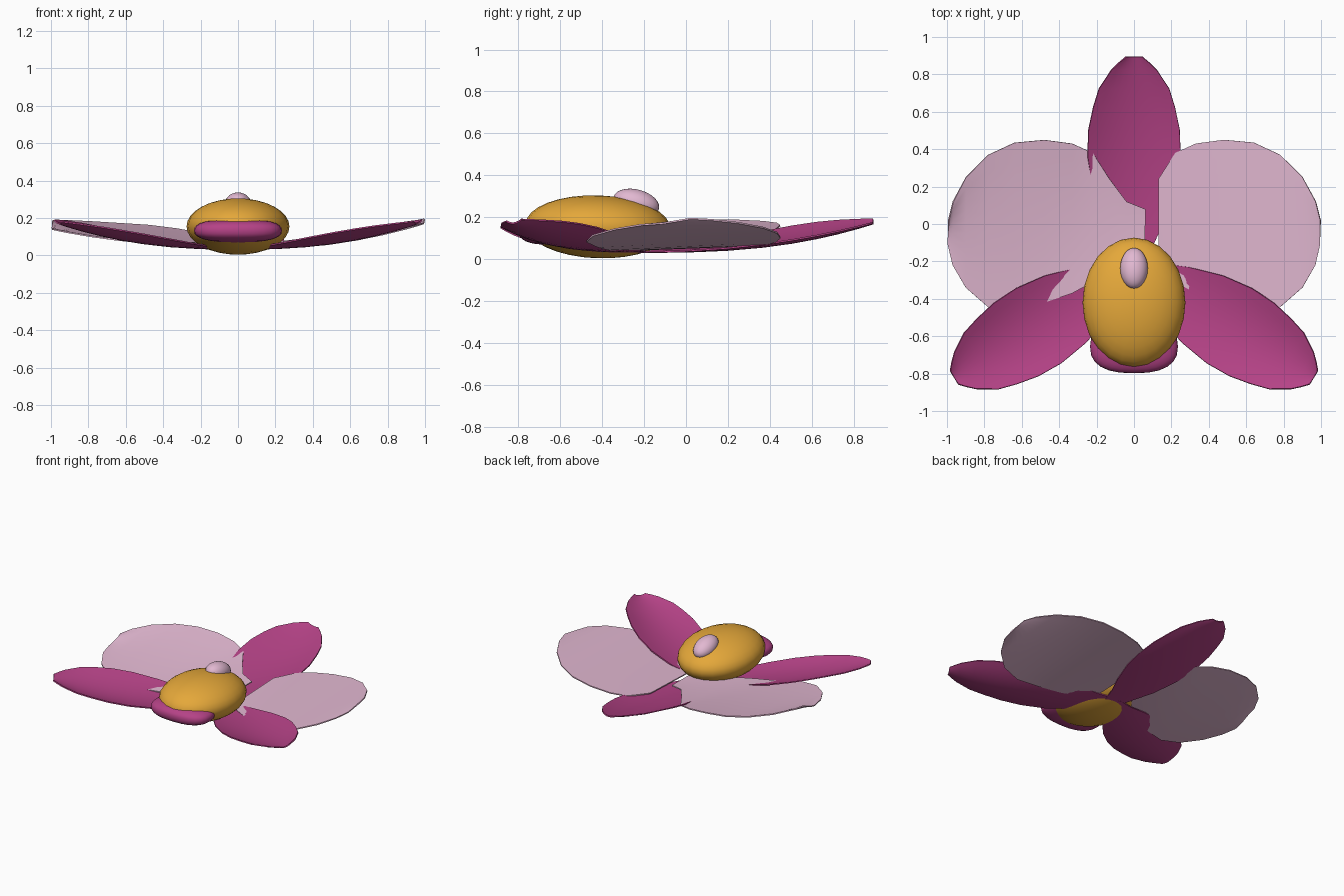
import bpy
import bmesh
import math
from mathutils import Matrix, Vector

if "Cube" in bpy.data.objects:
    bpy.data.objects.remove(bpy.data.objects["Cube"])


def material(name, rgb):
    mat = bpy.data.materials.new(name)
    mat.use_nodes = True
    color = (*rgb, 1.0)
    mat.diffuse_color = color
    mat.node_tree.nodes["Principled BSDF"].inputs["Base Color"].default_value = color
    return mat


PINK = material("pale pink", (0.76, 0.48, 0.64))
MAGENTA = material("magenta", (0.46, 0.055, 0.24))
GOLD = material("golden yellow", (0.78, 0.39, 0.042))


def finish(obj, mat, angle=50):
    obj.data.materials.append(mat)
    bpy.ops.object.select_all(action="DESELECT")
    obj.select_set(True)
    bpy.context.view_layer.objects.active = obj
    bpy.ops.object.shade_smooth_by_angle(angle=math.radians(angle))


def sheet(name, stations, height, matrix, mat, across=10):
    """Thin leaf from (distance, low edge, high edge) stations; height(x, v) with v in -1..1."""
    bm = bmesh.new()
    rows = []
    for x, low, high in stations:
        row = []
        for i in range(across + 1):
            v = 2 * i / across - 1
            y = low + (high - low) * (v + 1) / 2
            row.append(bm.verts.new(matrix @ Vector((x, y, height(x, v)))))
        rows.append(row)
    for a, b in zip(rows, rows[1:]):
        for i in range(across):
            bm.faces.new((a[i], b[i], b[i + 1], a[i + 1]))
    bmesh.ops.recalc_face_normals(bm, faces=bm.faces)
    bmesh.ops.solidify(bm, geom=bm.faces[:], thickness=0.008)
    bmesh.ops.recalc_face_normals(bm, faces=bm.faces)
    mesh = bpy.data.meshes.new(name)
    bm.to_mesh(mesh)
    bm.free()
    obj = bpy.data.objects.new(name, mesh)
    bpy.context.collection.objects.link(obj)
    finish(obj, mat)


def ellipsoid(name, center, radii, mat, tilt=0.0, squareness=1.0):
    bpy.ops.mesh.primitive_uv_sphere_add(segments=24, ring_count=16, radius=1)
    obj = bpy.context.object
    obj.name = name
    place = (Matrix.Translation(center) @ Matrix.Rotation(math.radians(tilt), 4, "X")
             @ Matrix.Diagonal((*radii, 1)))
    for vert in obj.data.vertices:
        co = [math.copysign(abs(c) ** squareness, c) for c in vert.co]
        vert.co = place @ Vector(co)
    finish(obj, mat, 80)


# Three narrow sepals, each cupped and leaning a little to one side
SEPAL = [(0, .06), (.12, .1), (.25, .16), (.43, .22), (.6, .245), (.74, .24),
         (.86, .215), (.96, .185), (1.06, .12), (1.1, .08), (1.13, .045)]


def sepal_height(cup, lean):
    def height(x, v):
        bend = math.sin(math.pi * (x / 1.2) ** 1.5)
        return 0.03 + 0.138 * (x / 1.13) ** 2.4 + bend * (cup * v * v + lean * v)
    return height


for name, base, angle, width, cup, lean in (
        ("top_sepal", (0, -.235, 0), 90, 1.02, .04, .033),
        ("left_sepal", (0, -.23, 0), -31.6, .96, .052, .015),
        ("right_sepal", (0, -.23, 0), 211.6, .96, .05, -.02)):
    turn = Matrix.Translation(base) @ Matrix.Rotation(math.radians(angle), 4, "Z")
    sheet(name, [(x, -w * width, w * width) for x, w in SEPAL],
          sepal_height(cup, lean), turn, MAGENTA)

# Two broad petals, each with its own lift and tilt; the right one laps over the centre
PETAL = [(-.06, -.12, .08), (.04, -.18, .12), (.13, -.25, .24), (.22, -.31, .38),
         (.33, -.37, .43), (.48, -.42, .45), (.64, -.475, .435), (.78, -.445, .37),
         (.9, -.34, .25), (.97, -.22, .12), (.995, -.11, .02)]


def petal_height(root, lift, tilt, cup):
    def height(x, v):
        spread = min(1, max(0, x + .05) * 2.2) * (1.15 - .6 * x ** 4)
        return root + lift * x * abs(x) + spread * (tilt * v + cup * v * v)
    return height


sheet("left_petal", PETAL[2:], petal_height(.055, .132, .02, 0), Matrix.Identity(4), PINK)
sheet("right_petal", PETAL, petal_height(.075, .078, .042, .014),
      Matrix.Diagonal((-1, 1, 1, 1)), PINK)

# Central lip, its front lobe and the small column on top
ellipsoid("lip", (0, -.42, .154), (.275, .347, .15), GOLD, tilt=-2)
ellipsoid("lip_front_lobe", (0, -.655, .132), (.235, .143, .063), MAGENTA, squareness=.8)
ellipsoid("column", (0, -.237, .268), (.074, .112, .064), PINK, tilt=-15)
